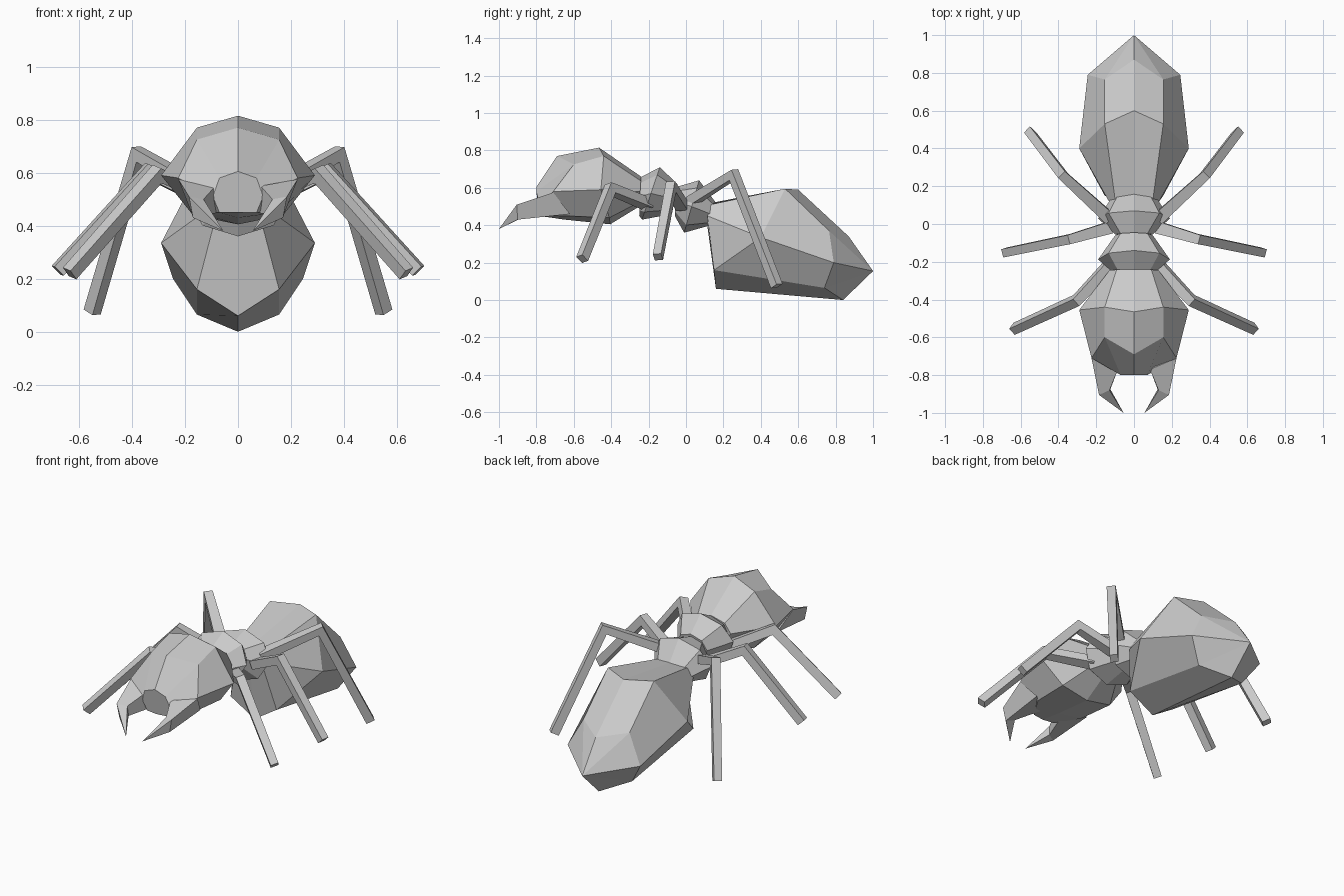
import bpy, bmesh, math
from mathutils import Vector

if "Cube" in bpy.data.objects:
    bpy.data.objects.remove(bpy.data.objects["Cube"])


def loft(name, rings, tip=None):
    """Skin equal-sized rings; close with caps, or run the last ring to a tip."""
    bm = bmesh.new()
    loops = [[bm.verts.new(p) for p in ring] for ring in rings]
    n = len(loops[0])
    for a, b in zip(loops, loops[1:]):
        for i in range(n):
            j = (i + 1) % n
            bm.faces.new((a[i], a[j], b[j], b[i]))
    bm.faces.new(loops[0])
    if tip:
        t = bm.verts.new(tip)
        for i in range(n):
            bm.faces.new((loops[-1][i], loops[-1][(i + 1) % n], t))
    else:
        bm.faces.new(loops[-1])
    bmesh.ops.recalc_face_normals(bm, faces=bm.faces)
    me = bpy.data.meshes.new(name)
    bm.to_mesh(me)
    bm.free()
    ob = bpy.data.objects.new(name, me)
    bpy.context.collection.objects.link(ob)
    return ob


def mirrored(half):
    """Top-to-bottom half profile of 5 points -> closed 8-sided ring."""
    return half + [(-x, y, z) for x, y, z in half[-2:0:-1]]


def oval(w, top, bottom):
    """8-sided ring of half-width w, leaning between its top and bottom (y, z)."""
    half = []
    for i in range(5):
        a = math.pi * i / 4
        t = (1 - math.cos(a)) / 2
        half.append((w * math.sin(a), top[0] + (bottom[0] - top[0]) * t,
                     top[1] + (bottom[1] - top[1]) * t))
    return mirrored(half)


# Head
loft("head", [
    oval(0.13, (-0.24, 0.66), (-0.25, 0.50)),
    mirrored([(0, -0.465, 0.815), (0.155, -0.44, 0.77), (0.29, -0.455, 0.59),
              (0.17, -0.41, 0.44), (0, -0.405, 0.405)]),
    mirrored([(0, -0.69, 0.77), (0.155, -0.60, 0.725), (0.225, -0.71, 0.58),
              (0.155, -0.64, 0.45), (0, -0.65, 0.43)]),
    mirrored([(0, -0.80, 0.605), (0.07, -0.80, 0.58), (0.095, -0.785, 0.51),
              (0.07, -0.775, 0.45), (0, -0.785, 0.45)]),
])

# Front and rear thorax segments
loft("front_thorax", [
    oval(0.12, (-0.245, 0.655), (-0.25, 0.45)),
    oval(0.19, (-0.14, 0.71), (-0.235, 0.43)),
    oval(0.10, (-0.045, 0.62), (-0.075, 0.46)),
])
loft("rear_thorax", [
    oval(0.10, (-0.05, 0.605), (-0.06, 0.45)),
    oval(0.19, (0.07, 0.64), (-0.01, 0.36)),
    oval(0.12, (0.16, 0.52), (0.115, 0.395)),
])

# Abdomen
loft("abdomen", [
    mirrored([(0, 0.14, 0.52), (0.10, 0.13, 0.51), (0.13, 0.115, 0.45),
              (0.09, 0.115, 0.41), (0, 0.115, 0.39)]),
    mirrored([(0, 0.60, 0.59), (0.155, 0.53, 0.595), (0.29, 0.40, 0.335),
              (0.155, 0.15, 0.16), (0, 0.16, 0.06)]),
    mirrored([(0, 0.87, 0.34), (0.155, 0.765, 0.37), (0.245, 0.79, 0.20),
              (0.155, 0.74, 0.065), (0, 0.84, 0.0)]),
], tip=(0, 1.0, 0.155))


def leg(name, side, base, knee, foot, sizes):
    """Bent square tube, mitred at the knee."""
    pts = [Vector((side * x, y, z)) for x, y, z in (base, knee, foot)]
    d1, d2 = (pts[1] - pts[0]).normalized(), (pts[2] - pts[1]).normalized()
    flat = d1.cross(d2).normalized()
    rings = []
    for p, d, (w, h) in zip(pts, (d1, (d1 + d2).normalized(), d2), sizes):
        u, v = flat * w / 2, d.cross(flat) * h / 2
        rings.append([p + u + v, p - u + v, p - u - v, p + u - v])
    loft(name, rings)


LEGS = {
    "front_leg": ((0.11, -0.20, 0.51), (0.305, -0.405, 0.595), (0.635, -0.555, 0.22)),
    "middle_leg": ((0.13, -0.02, 0.50), (0.34, -0.08, 0.605), (0.68, -0.15, 0.23)),
    "back_leg": ((0.13, 0.03, 0.53), (0.375, 0.255, 0.67), (0.55, 0.485, 0.075)),
}

for side, label in ((1, "right"), (-1, "left")):
    # Jaws
    jaw = [
        [(0.225, -0.71, 0.575), (0.085, -0.77, 0.55), (0.07, -0.72, 0.45), (0.18, -0.62, 0.46)],
        [(0.185, -0.905, 0.51), (0.13, -0.88, 0.50), (0.125, -0.875, 0.44), (0.17, -0.90, 0.43)],
    ]
    loft(label + "_jaw", [[(side * x, y, z) for x, y, z in r] for r in jaw],
         tip=(side * 0.055, -1.0, 0.38))
    # Legs
    for part, path in LEGS.items():
        leg(f"{label}_{part}", side, *path,
            ((0.065, 0.05), (0.05, 0.06), (0.045, 0.05)))
